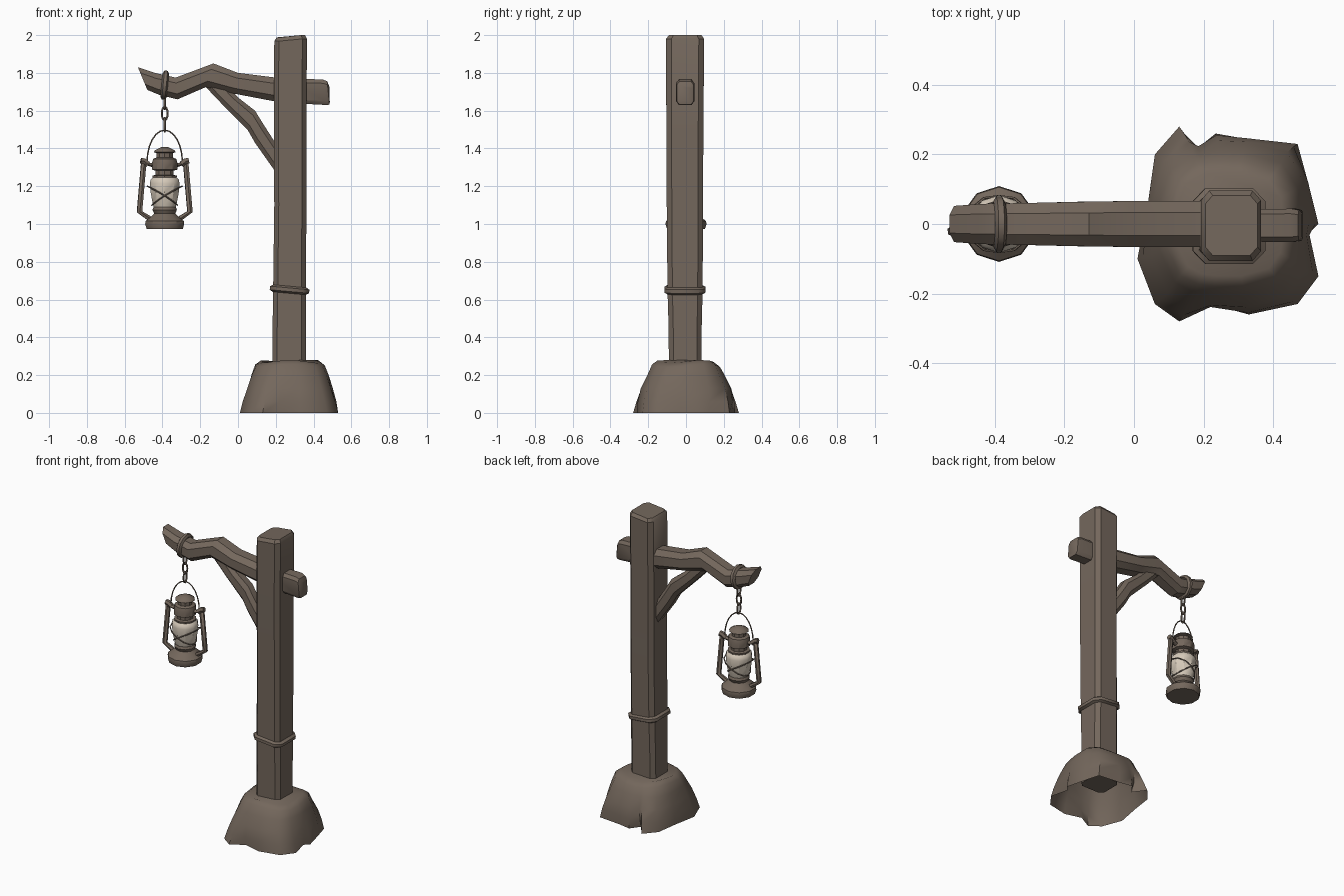
import bpy, bmesh, math
from mathutils import Vector

if "Cube" in bpy.data.objects:
    bpy.data.objects.remove(bpy.data.objects["Cube"])


def material(name, rgb):
    m = bpy.data.materials.new(name)
    m.diffuse_color = (*rgb, 1)
    m.use_nodes = True
    m.node_tree.nodes["Principled BSDF"].inputs["Base Color"].default_value = m.diffuse_color
    return m


BROWN = material("weathered brown", (0.175, 0.137, 0.108))
CREAM = material("cream glass", (0.66, 0.58, 0.48))


def loft(name, rings, mat=BROWN, cap=(True, True), closed=False, angle=35):
    """Skin a list of equal-length vertex rings."""
    bm = bmesh.new()
    rows = [[bm.verts.new(p) for p in r] for r in rings]
    n = len(rows[0])
    pairs = list(zip(rows, rows[1:])) + ([(rows[-1], rows[0])] if closed else [])
    for a, b in pairs:
        for i in range(n):
            j = (i + 1) % n
            bm.faces.new((a[i], a[j], b[j], b[i]))
    if not closed:
        if cap[0]:
            bm.faces.new(rows[0][::-1])
        if cap[1]:
            bm.faces.new(rows[-1])
    bmesh.ops.recalc_face_normals(bm, faces=bm.faces)
    me = bpy.data.meshes.new(name)
    bm.to_mesh(me)
    bm.free()
    me.materials.append(mat)
    ob = bpy.data.objects.new(name, me)
    bpy.context.collection.objects.link(ob)
    bpy.ops.object.select_all(action='DESELECT')
    ob.select_set(True)
    bpy.context.view_layer.objects.active = ob
    bpy.ops.object.shade_smooth_by_angle(angle=math.radians(angle))
    return ob


def octagon(k):
    """Square of half size 1 with corners cut by k."""
    c = 1 - k
    return [(1, -c), (1, c), (c, 1), (-c, 1), (-1, c), (-1, -c), (-c, -1), (c, -1)]


def timber(name, stations, k, y0=0):
    """Bent timber in the xz plane: upper edge x,z, lower edge x,z, half depth."""
    rings = []
    for tx, tz, bx, bz, hy in stations:
        top, bot = Vector((tx, y0, tz)), Vector((bx, y0, bz))
        mid, half = (top + bot) / 2, (top - bot) / 2
        rings.append([mid + half * v + Vector((0, hy * u, 0)) for u, v in octagon(k)])
    return loft(name, rings)


def tube(name, path, r, n=6, closed=False, mat=BROWN):
    """Round bar along a path."""
    pts = [Vector(p) for p in path]
    N = len(pts)
    centre = sum(pts, Vector()) / N
    normal = sum(((pts[i] - centre).cross(pts[(i + 1) % N] - centre)
                  for i in range(N)), Vector()).normalized()
    rings = []
    for i, p in enumerate(pts):
        a = pts[(i - 1) % N] if closed or i > 0 else p
        b = pts[(i + 1) % N] if closed or i < N - 1 else p
        t = (b - a).normalized()
        u = t.cross(normal).normalized()
        v = t.cross(u)
        rings.append([p + r * (math.cos(w) * u + math.sin(w) * v)
                      for w in (2 * math.pi * (q + 0.5) / n for q in range(n))])
    return loft(name, rings, mat, closed=closed, angle=50)


def lathe(name, profile, n, mat=BROWN):
    """Turned part about the lantern axis."""
    rings = [[(LX + r * math.cos(a), r * math.sin(a), z)
              for a in (2 * math.pi * (i + 0.5) / n for i in range(n))] for r, z in profile]
    return loft(name, rings, mat)


# Earth mound: irregular footprint blending to a rounded flat top, open beneath
PX = 0.275
foot = [(.53, 0), (.50, .12), (.47, .23), (.32, .245), (.235, .26), (.19, .20), (.13, .28),
        (.06, .20), (.04, .06), (.01, -.10), (.06, -.23), (.13, -.28), (.22, -.23),
        (.33, -.26), (.47, -.23), (.53, -.15), (.50, -.03)]
levels = [(0, 0, .24, .25), (.06, .45, .235, .25), (.13, .8, .22, .235),
          (.20, 1, .205, .205), (.25, 1, .185, .18), (.272, 1, .155, .15)]
rings = []
for z, f, rx, ry in levels:
    ring = []
    for x, y in foot:
        a = math.atan2(y, x - PX)
        e = (abs(math.cos(a)) ** 3 + abs(math.sin(a)) ** 3) ** (-1 / 3)
        ring.append((x * (1 - f) + f * (PX + rx * e * math.cos(a)),
                     y * (1 - f) + f * ry * e * math.sin(a),
                     z + (0.008 * math.sin(3 * a) if z > .2 else 0)))
    rings.append(ring)
loft("earth_mound", rings, cap=(False, True), angle=50)

# Post: slightly irregular chamfered square
rings = []
for z, x0, x1, y0, y1 in [(.12, .18, .36, -.09, .08), (.45, .183, .36, -.092, .083),
                          (.65, .186, .36, -.098, .088), (1.1, .192, .362, -.102, .09),
                          (1.5, .19, .362, -.104, .092), (1.98, .192, .365, -.106, .096),
                          (2.0, .205, .355, -.09, .082)]:
    rings.append([((x0 + x1) / 2 + u * (x1 - x0) / 2, (y0 + y1) / 2 + v * (y1 - y0) / 2,
                   z - (.012 if z > 1.9 and u < -.5 else 0)) for u, v in octagon(.28)])
loft("post", rings)

# Rope band around the post
tube("post_band", [(.273 + .088 * u, -.006 + .092 * v, .652 - .008 * u)
                   for u, v in octagon(.25)], .019, closed=True)

# Crooked beam, its tenon behind the post, and the brace
timber("beam", [(-.53, 1.83, -.48, 1.71, .052), (-.44, 1.80, -.42, 1.685, .058),
                (-.33, 1.775, -.32, 1.66, .060), (-.13, 1.85, -.17, 1.725, .064),
                (.0, 1.80, -.02, 1.69, .066), (.20, 1.775, .19, 1.65, .066),
                (.28, 1.77, .28, 1.645, .06)], .5)
timber("beam_tenon", [(.28, 1.77, .28, 1.64, .046), (.45, 1.765, .47, 1.63, .048),
                      (.472, 1.755, .484, 1.632, .044), (.483, 1.73, .486, 1.645, .036)],
       .3, -.004)
timber("brace", [(-.06, 1.73, -.18, 1.735, .038), (.0, 1.67, -.08, 1.63, .042),
                 (.09, 1.60, .05, 1.50, .044), (.13, 1.535, .09, 1.43, .044),
                 (.21, 1.41, .21, 1.26, .04)], .5)

# Rope loop over the beam end
LX = -.388
ang = [2 * math.pi * i / 12 for i in range(12)]
tube("beam_loop", [(LX + .006 * math.sin(a), .064 * math.cos(a), 1.735 + .062 * math.sin(a))
                   for a in ang], .017, closed=True)

# Chain of alternating links
for i, z in enumerate((1.645, 1.585, 1.525)):
    link = [(.016 * math.cos(a), .036 * math.sin(a)) for a in ang]
    tube(f"chain_link_{i + 1}", [(LX + (h if i % 2 else 0), 0 if i % 2 else h, z + v)
                                 for h, v in link], .006, 5, True)

# Lantern body: fuel base, glass, chimney
lathe("lantern_base", [(.100, .973), (.109, 1.0), (.106, 1.015), (.075, 1.04), (.058, 1.055),
                       (.068, 1.075), (.062, 1.09)], 10)
lathe("lantern_glass", [(.058, 1.08), (.066, 1.105), (.079, 1.17), (.083, 1.215),
                        (.078, 1.235), (.064, 1.248)], 10, CREAM)
lathe("lantern_chimney", [(.066, 1.24), (.068, 1.256), (.050, 1.26), (.050, 1.282),
                          (.070, 1.288), (.070, 1.325), (.064, 1.345), (.045, 1.352),
                          (.045, 1.382)], 10)
lathe("lantern_cap", [(.045, 1.375), (.061, 1.38), (.055, 1.39), (.02, 1.407)], 10)

# Crossed guard wires around the glass
for i, s in enumerate((1, -1)):
    tube(f"guard_wire_{i + 1}", [(LX + (.08 + .012 * s * math.cos(a)) * math.cos(a),
                                  (.08 + .012 * s * math.cos(a)) * math.sin(a),
                                  1.15 + .05 * s * math.cos(a)) for a in ang], .004, 5, True)


# Side frames, turned slightly about the lantern axis
def turned(h, z):
    return (LX + h * math.cos(.15), h * math.sin(.15), z)


for side, s in (("left", -1), ("right", 1)):
    tube(f"side_frame_{side}", [turned(s * h, z) for h, z in
                                ((.05, 1.31), (.113, 1.317), (.135, 1.065), (.06, 1.015))], .016)
    tube(f"frame_knob_{side}", [turned(s * h, z) for h, z in
                                ((.09, 1.315), (.112, 1.332), (.128, 1.335))], .018)

# Wire carrying handle
tube("handle", [turned(.095 * math.cos(math.pi * i / 12), 1.325 + .172 * math.sin(math.pi * i / 12))
                for i in range(13)], .004, 5)
